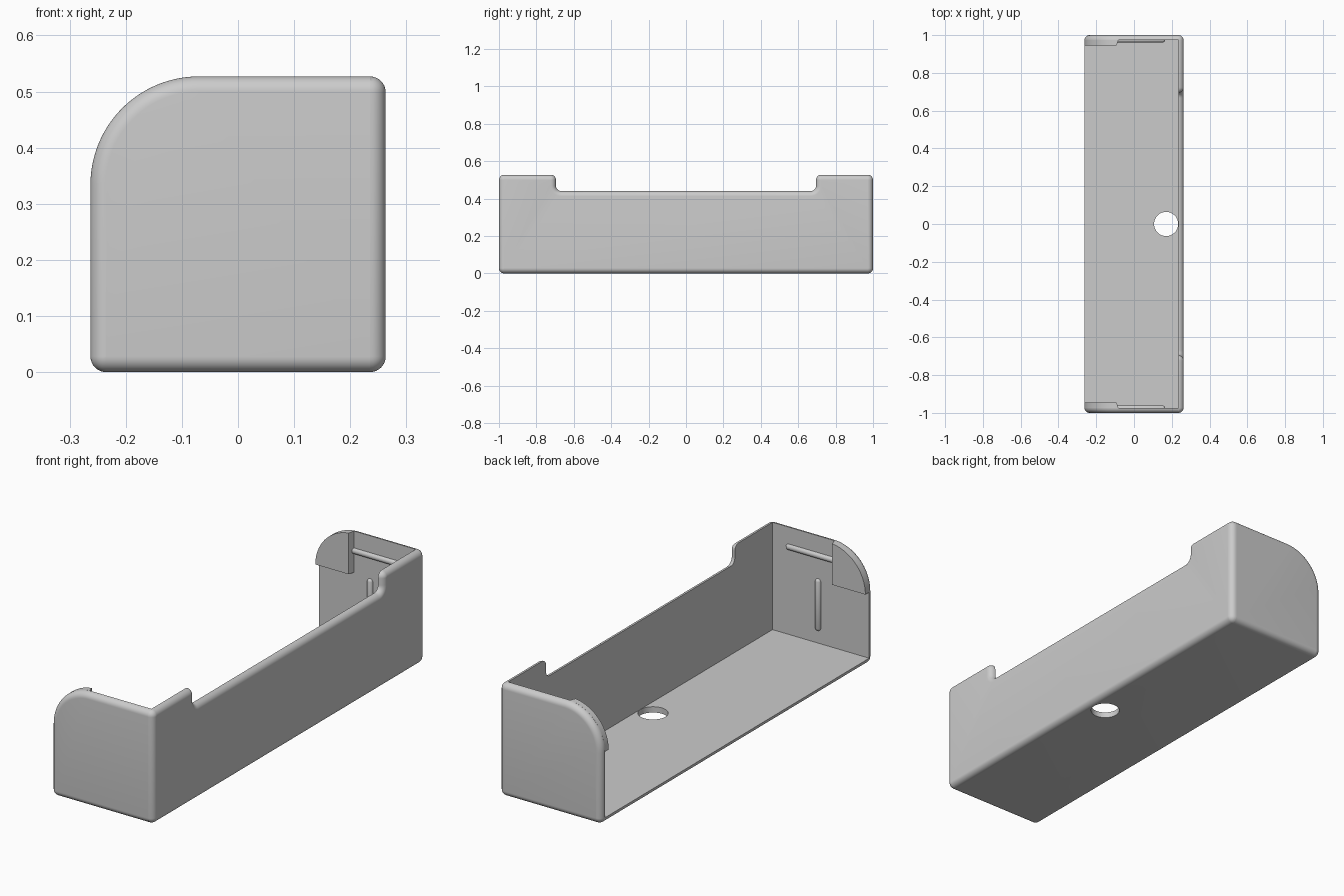
import bpy
import bmesh
from math import sin, cos, pi, sqrt
from mathutils import Vector, Matrix

if "Cube" in bpy.data.objects:
    bpy.data.objects.remove(bpy.data.objects["Cube"])

# Main sizes
X, Y, H = 0.263, 1.0, 0.527
R = 0.028            # outer edge rounding
INNER_X, INNER_Y, FLOOR = 0.235, 0.973, 0.027
ARC = 0.193          # large rounding at the open side
SEG = 8

grey = bpy.data.materials.new("light grey plastic")
grey.use_nodes = True
colour = (0.6, 0.6, 0.6, 1)
grey.diffuse_color = colour
grey.node_tree.nodes["Principled BSDF"].inputs["Base Color"].default_value = colour


def make_object(name, bm):
    bmesh.ops.recalc_face_normals(bm, faces=bm.faces)
    mesh = bpy.data.meshes.new(name)
    bm.to_mesh(mesh)
    bm.free()
    obj = bpy.data.objects.new(name, mesh)
    obj.data.materials.append(grey)
    bpy.context.collection.objects.link(obj)
    return obj


def activate(obj):
    bpy.ops.object.select_all(action='DESELECT')
    obj.select_set(True)
    bpy.context.view_layer.objects.active = obj


def smooth(obj):
    activate(obj)
    bpy.ops.object.shade_smooth_by_angle(angle=pi / 6)


def rounded(corners, d=0.0):
    """Right-angled outline with rounded corners, moved inward by d."""
    pts = []
    for i, (u, v, r) in enumerate(corners):
        p = Vector((u, v))
        din = (p - Vector(corners[i - 1][:2])).normalized()
        dout = (Vector(corners[(i + 1) % len(corners)][:2]) - p).normalized()
        convex = din.x * dout.y - din.y * dout.x > 0
        centre = p + (dout - din) * r
        rad = r - d if convex else r + d
        steps = SEG * 3 if r > 0.1 else SEG
        for k in range(steps + 1):
            t = pi / 2 * k / steps
            pts.append(centre + (din * sin(t) - dout * cos(t)) * rad)
    return pts


def loft(name, rings, axis):
    """Skin a stack of matching outlines along x or y and cap both ends."""
    bm = bmesh.new()
    loops = []
    for pts, depth in rings:
        loops.append([bm.verts.new((depth, u, v) if axis == 'x' else (u, depth, v))
                      for u, v in pts])
    n = len(loops[0])
    for a, b in zip(loops, loops[1:]):
        for i in range(n):
            j = (i + 1) % n
            bm.faces.new((a[i], a[j], b[j], b[i]))
    bm.faces.new(loops[0])
    bm.faces.new(loops[-1])
    return make_object(name, bm)


def edge_rings(corners, end):
    """Outlines that round over an edge, finishing at depth end."""
    rings = []
    for k in range(SEG + 1):
        t = pi / 2 * k / SEG
        rings.append((rounded(corners, 0.98 * R * (1 - cos(t))), end - R + R * sin(t)))
    return rings


def cut(obj, cutter):
    cutter.hide_render = True
    mod = obj.modifiers.new("cut", 'BOOLEAN')
    mod.operation = 'DIFFERENCE'
    mod.solver = 'EXACT'
    mod.object = cutter
    activate(obj)
    bpy.ops.object.modifier_apply(modifier=mod.name)
    bpy.data.objects.remove(cutter)


def box(name, lo, hi):
    bm = bmesh.new()
    bmesh.ops.create_cube(bm, size=1)
    lo, hi = Vector(lo), Vector(hi)
    for v in bm.verts:
        v.co = (lo + hi) / 2 + v.co * (hi - lo)
    return make_object(name, bm)


# Floor and end walls: rounded block hollowed out
profile = [(-X, 0, R), (X, 0, R), (X, H, R), (-X, H, ARC)]
back = edge_rings(profile, Y)
front = [(pts, -depth) for pts, depth in reversed(back)]
tray = loft("floor_and_end_walls", front + back, 'y')
cut(tray, box("cavity_cutter", (-1, -INNER_Y, FLOOR), (1, INNER_Y, 1)))
cut(tray, box("side_cutter", (INNER_X, -2, -1), (1, 2, 1)))

# Round hole in the floor
bm = bmesh.new()
bmesh.ops.create_cone(bm, cap_ends=True, segments=48, radius1=0.064, radius2=0.064,
                      depth=0.3, matrix=Matrix.Translation((0.17, 0, 0)))
cut(tray, make_object("hole_cutter", bm))
smooth(tray)

# Long side wall with the lowered middle
N, LOW = 0.695, 0.44
outline = [(-Y, 0, R), (Y, 0, R), (Y, H, R), (N, H, R),
           (N, LOW, R), (-N, LOW, R), (-N, H, R), (-Y, H, R)]
smooth(loft("side_wall", [(rounded(outline), INNER_X)] + edge_rings(outline, X), 'x'))


# Quarter-round pads and ribs inside both end walls
def pad_outline(edge):
    cx, cz = ARC - X, H - ARC
    pts = [(edge, cz), (edge, cz + sqrt(ARC ** 2 - (edge - cx) ** 2))]
    for k in range(2, 25):
        t = pi / 2 + pi / 2 * k / 24
        pts.append((cx + ARC * cos(t), cz + ARC * sin(t)))
    return pts


def rib(name, start, end, radius=0.014):
    start, end = Vector(start), Vector(end)
    half = (end - start).length / 2 - radius
    bm = bmesh.new()
    bmesh.ops.create_uvsphere(bm, u_segments=16, v_segments=9, radius=radius)
    for v in bm.verts:
        v.co.z += half if v.co.z > 0 else -half
    turn = (end - start).to_track_quat('Z', 'Y').to_matrix().to_4x4()
    bm.transform(Matrix.Translation((start + end) / 2) @ turn)
    smooth(make_object(name, bm))


for side, s in (("front", -1), ("back", 1)):
    smooth(loft(side + "_pad", [(pad_outline(-0.092), s * 0.945),
                                (pad_outline(-0.083), s * 0.9735)], 'y'))
    y = s * 0.975
    rib(side + "_horizontal_rib", (-0.1, y, 0.435), (0.165, y, 0.435))
    rib(side + "_vertical_rib", (0, y, 0.085), (0, y, 0.328))
